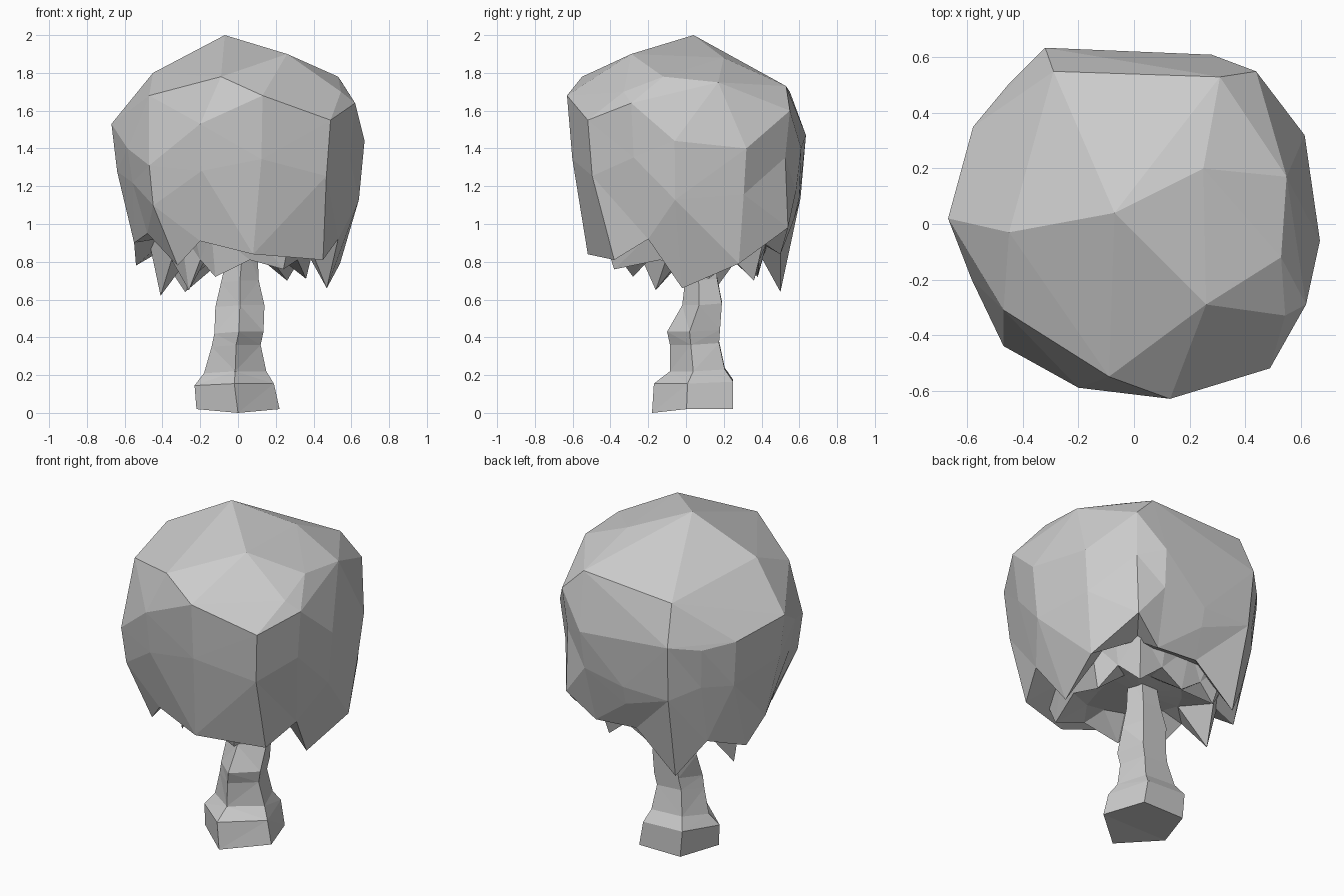
import bpy, bmesh
from mathutils import Vector

if "Cube" in bpy.data.objects:
    bpy.data.objects.remove(bpy.data.objects["Cube"])


def finish(bm, name):
    bmesh.ops.recalc_face_normals(bm, faces=bm.faces[:])
    bmesh.ops.triangulate(bm, faces=bm.faces[:])
    me = bpy.data.meshes.new(name)
    bm.to_mesh(me)
    bm.free()
    ob = bpy.data.objects.new(name, me)
    bpy.context.collection.objects.link(ob)
    return ob


def add_ring(bm, pts):
    return [bm.verts.new(p) for p in pts]


def bridge(bm, a, b):
    n = len(a)
    for i in range(n):
        j = (i + 1) % n
        bm.faces.new((a[i], a[j], b[j], b[i]))


def fan(bm, ring, point):
    c = bm.verts.new(point)
    for i in range(len(ring)):
        bm.faces.new((ring[i], ring[(i + 1) % len(ring)], c))


# Canopy: crown points, then the widest outline paired with leaf hem points
crown = [(-.07, .04, 2.0), (.26, -.29, 1.9), (-.45, -.03, 1.8), (.53, -.12, 1.78),
         (-.09, -.55, 1.78), (.55, .17, 1.75), (.25, .2, 1.88), (-.29, .55, 1.7),
         (.31, .53, 1.73), (-.47, -.31, 1.68), (.545, -.33, 1.7)]
wide = [(-.67, .02, 1.53), (-.58, .35, 1.47), (-.455, .5, 1.44), (-.32, .635, 1.47),
        (0, .6, 1.14), (.28, .61, 1.4), (.44, .55, 1.6), (.615, .32, 1.4),
        (.67, -.06, 1.44), (.62, -.29, 1.64), (.49, -.52, 1.55), (.13, -.63, 1.68),
        (-.2, -.59, 1.53), (-.47, -.44, 1.31), (-.585, -.2, 1.4)]
hem = [(-.55, .03, .9), (-.54, .2, .78), (-.42, .4, .85), (-.28, .5, .64),
       (-.02, .5, .86), (.25, .5, .84), (.42, .54, .98), (.54, .28, .79),
       (.47, -.02, .66), (.53, -.2, .92), (.45, -.38, .81), (.08, -.52, .84),
       (-.2, -.46, .91), (-.32, -.36, .78), (-.48, -.16, .95)]

bm = bmesh.new()
top = add_ring(bm, wide)
bmesh.ops.convex_hull(bm, input=top + add_ring(bm, crown))
bm.normal_update()
bmesh.ops.delete(bm, geom=[f for f in bm.faces if f.normal.z < 0], context='FACES_ONLY')
bm.faces.new((top[3], top[4], top[5]))
mid = add_ring(bm, [(w[0] * .955, w[1] * .955, w[2] * .6 + h[2] * .4)
                    for w, h in zip(wide, hem)])
low = add_ring(bm, hem)
inner = add_ring(bm, [(h[0] * .68, h[1] * .68, .93) for h in hem])
bridge(bm, top, mid)
bridge(bm, mid, low)
bridge(bm, low, inner)
fan(bm, inner, (.02, .08, .88))
bmesh.ops.delete(bm, geom=[e for e in bm.edges if not e.link_faces], context='EDGES')
finish(bm, "leaf_canopy")

# Inner fringe of hanging leaf tips around the trunk
tips = [(-.12, -.28, .72), (.24, -.38, .76), (.36, .12, .71), (.26, .36, .7),
        (-.02, .38, .73), (-.24, .38, .72), (-.41, .13, .62), (-.26, -.16, .65)]
zigzag = []
for i, t in enumerate(tips):
    a, b = Vector(t), Vector(tips[(i + 1) % len(tips)])
    m = (a + b) / 2
    zigzag += [a, Vector((m.x * 1.05, m.y * 1.05, .81))]
bm = bmesh.new()
outer = add_ring(bm, [(p.x * 1.18, p.y * 1.18, .97) for p in zigzag])
fringe = add_ring(bm, zigzag)
core = add_ring(bm, [(p.x * .6, p.y * .6, .84) for p in zigzag])
bridge(bm, outer, fringe)
bridge(bm, fringe, core)
fan(bm, core, (.03, .08, .82))
finish(bm, "under_leaves")

# Trunk: five-sided rings, given as centre x, centre y, half-widths, height
unit = [(0, -1), (1, -.15), (.62, 1), (-.62, 1), (-1, -.15)]
levels = [(0, .035, .22, .215, .01), (-.02, .04, .21, .21, .155),
          (-.015, .06, .165, .145, .22), (-.01, .045, .13, .13, .36),
          (.005, .04, .13, .14, .43), (.01, .085, .13, .105, .57),
          (.01, .08, .1, .085, .7), (.03, .08, .07, .07, .92)]
bm = bmesh.new()
rings = []
for k, (cx, cy, rx, ry, z) in enumerate(levels):
    # Ring heights wobble a little so the facets look hand cut
    wobble = [-.01, .01, .01, .01, .01] if k == 0 else [0, 0, .01, .02, -.01]
    rings.append(add_ring(bm, [(cx + rx * x, cy + ry * y, z + w)
                               for (x, y), w in zip(unit, wobble)]))
for a, b in zip(rings, rings[1:]):
    bridge(bm, a, b)
bm.faces.new(rings[0])
bm.faces.new(rings[-1])
finish(bm, "trunk")
